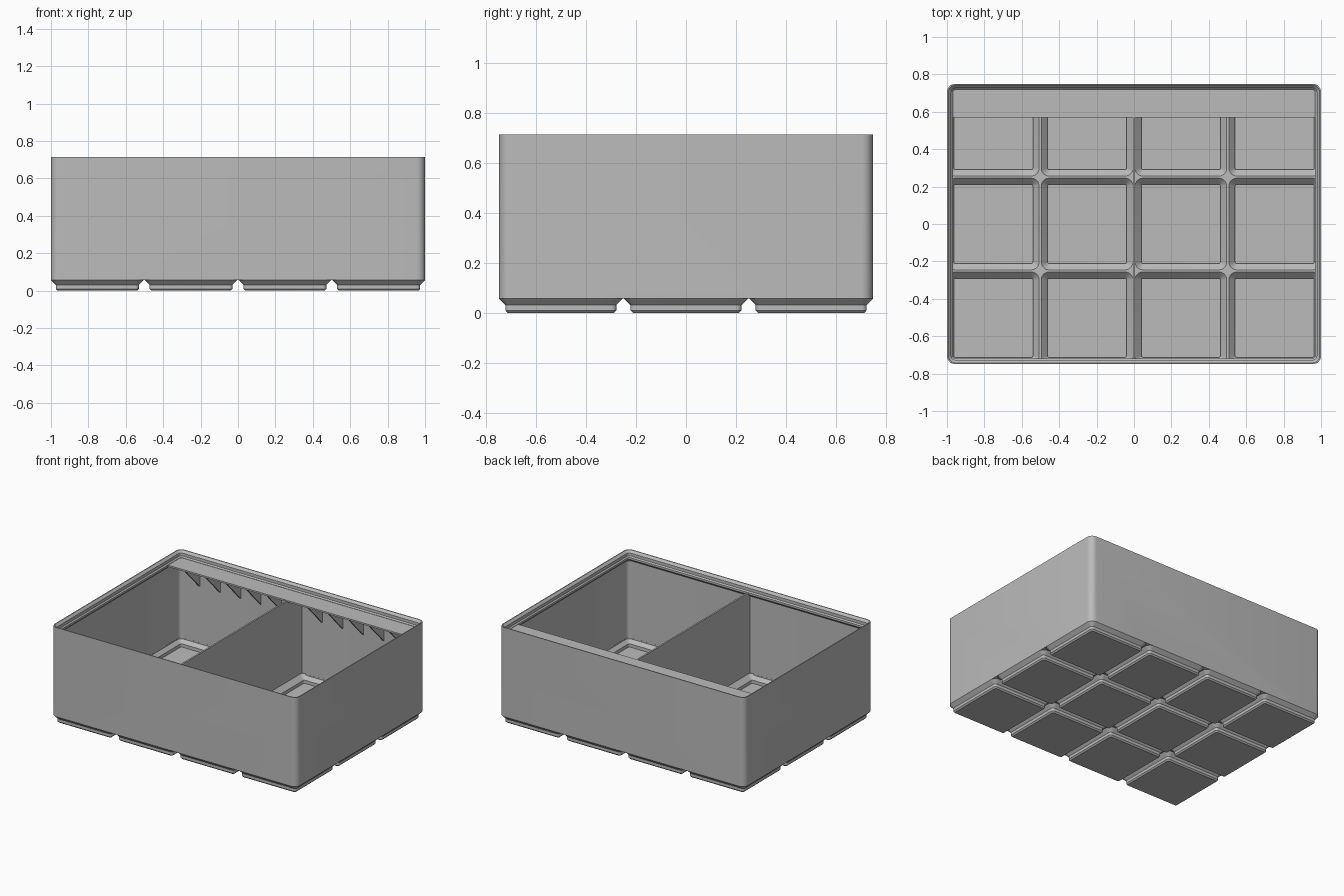
import bpy
import bmesh
from math import cos, sin, pi

cube = bpy.data.objects.get("Cube")
if cube:
    bpy.data.objects.remove(cube, do_unlink=True)

# Overall sizes
HX, HY = 1.0, 0.749          # outer half sizes
PITCH = 0.5015               # spacing of the base feet
WALL = 0.0114
BASE_Z, RIDGE_Z, RIM_Z, TOP_Z = 0.0567, 0.07, 0.668, 0.714
RADIUS = 0.0448
CELLS = [((i - 1.5) * PITCH, (j - 1) * PITCH) for i in range(4) for j in range(3)]

grey = bpy.data.materials.new("light_grey")
grey.use_nodes = True
grey.diffuse_color = (0.5, 0.5, 0.5, 1)
grey.node_tree.nodes["Principled BSDF"].inputs["Base Color"].default_value = (0.5, 0.5, 0.5, 1)


def make_object(name, bm):
    bmesh.ops.recalc_face_normals(bm, faces=bm.faces[:])
    mesh = bpy.data.meshes.new(name)
    bm.to_mesh(mesh)
    bm.free()
    mesh.materials.append(grey)
    obj = bpy.data.objects.new(name, mesh)
    bpy.context.collection.objects.link(obj)
    return obj


def rounded_ring(bm, cx, cy, hx, hy, r, z, steps=8):
    verts = []
    for k, (sx, sy) in enumerate([(1, 1), (-1, 1), (-1, -1), (1, -1)]):
        for s in range(steps + 1):
            a = (k + s / steps) * pi / 2
            verts.append(bm.verts.new((cx + sx * (hx - r) + r * cos(a),
                                       cy + sy * (hy - r) + r * sin(a), z)))
    return verts


def loft(name, rings, centres=((0, 0),)):
    """Closed solids through rounded rectangles given as (hx, hy, radius, z)."""
    bm = bmesh.new()
    for cx, cy in centres:
        loops = [rounded_ring(bm, cx, cy, *ring) for ring in rings]
        for low, high in zip(loops, loops[1:]):
            n = len(low)
            for i in range(n):
                j = (i + 1) % n
                bm.faces.new((low[i], low[j], high[j], high[i]))
        bm.faces.new(loops[0][::-1])
        bm.faces.new(loops[-1])
    return make_object(name, bm)


def boolean(target, tool, operation):
    tool.hide_render = True
    mod = target.modifiers.new("cut", 'BOOLEAN')
    mod.operation, mod.solver, mod.object = operation, 'EXACT', tool
    bpy.context.view_layer.objects.active = target
    bpy.ops.object.modifier_apply(modifier=mod.name)
    bpy.data.objects.remove(tool, do_unlink=True)


def prism(name, outline, axis_start, axis_end):
    """Extrude a (y, z) outline along x."""
    bm = bmesh.new()
    a, b = [[bm.verts.new((x, y, z)) for y, z in outline] for x in (axis_start, axis_end)]
    bm.faces.new(a)
    bm.faces.new(b[::-1])
    for i in range(len(a)):
        j = (i + 1) % len(a)
        bm.faces.new((a[i], a[j], b[j], b[i]))
    return make_object(name, bm)


def box_outline(y0, y1, z0, z1):
    return [(y0, z0), (y1, z0), (y1, z1), (y0, z1)]


# Outer block with stepped feet below
bin_body = loft("bin_body", [(HX, HY, RADIUS, BASE_Z), (HX, HY, RADIUS, TOP_Z)])
feet = loft("feet", [(h, h, r, z) for h, r, z in [
    (0.2125, 0.0096, 0), (0.222, 0.019, 0.0096), (0.222, 0.019, 0.031),
    (0.2478, RADIUS, BASE_Z), (0.235, 0.03, 0.062)]], CELLS)
boolean(bin_body, feet, 'UNION')

# Hollow feet: sloped pockets, kept inside the wall line
pockets = loft("pockets", [(h, h, r, z) for h, r, z in [
    (0.211, 0.008, 0.012), (0.211, 0.008, 0.036),
    (0.245, 0.042, RIDGE_Z), (0.245, 0.042, 0.08)]], CELLS)
clip_in = WALL + 0.0006
clip = loft("clip", [(HX - clip_in, HY - clip_in, RADIUS - clip_in, z) for z in (-0.1, 0.2)])
boolean(pockets, clip, 'INTERSECT')
boolean(bin_body, pockets, 'DIFFERENCE')

# Main cavity and the stepped stacking lip, as (inset, height)
lip = [(WALL, RIDGE_Z), (WALL, 0.635), (0.031, 0.654), (0.031, RIM_Z), (0.0227, 0.6765),
       (0.0227, 0.698), (0.007, TOP_Z), (0.007, TOP_Z + 0.05)]
cavity = loft("cavity", [(HX - i, HY - i, RADIUS - i, z) for i, z in lip])
boolean(bin_body, cavity, 'DIFFERENCE')

# Divider, label shelf and the ribs beneath it
divider = prism("divider", box_outline(-0.741, 0.741, 0.06, 0.665), -0.006, 0.006)
shelf = prism("label_shelf", box_outline(0.57, 0.735, 0.654, 0.666), -0.985, 0.985)
for k in range(-5, 6):
    if k:
        x = k / 6
        prism("shelf_rib", [(0.572, 0.656), (0.741, 0.656), (0.741, 0.48)], x - 0.006, x + 0.006)

# Smooth corners, crisp edges
bpy.ops.object.select_all(action='DESELECT')
bin_body.select_set(True)
bpy.context.view_layer.objects.active = bin_body
bpy.ops.object.shade_smooth_by_angle(angle=pi / 6)
